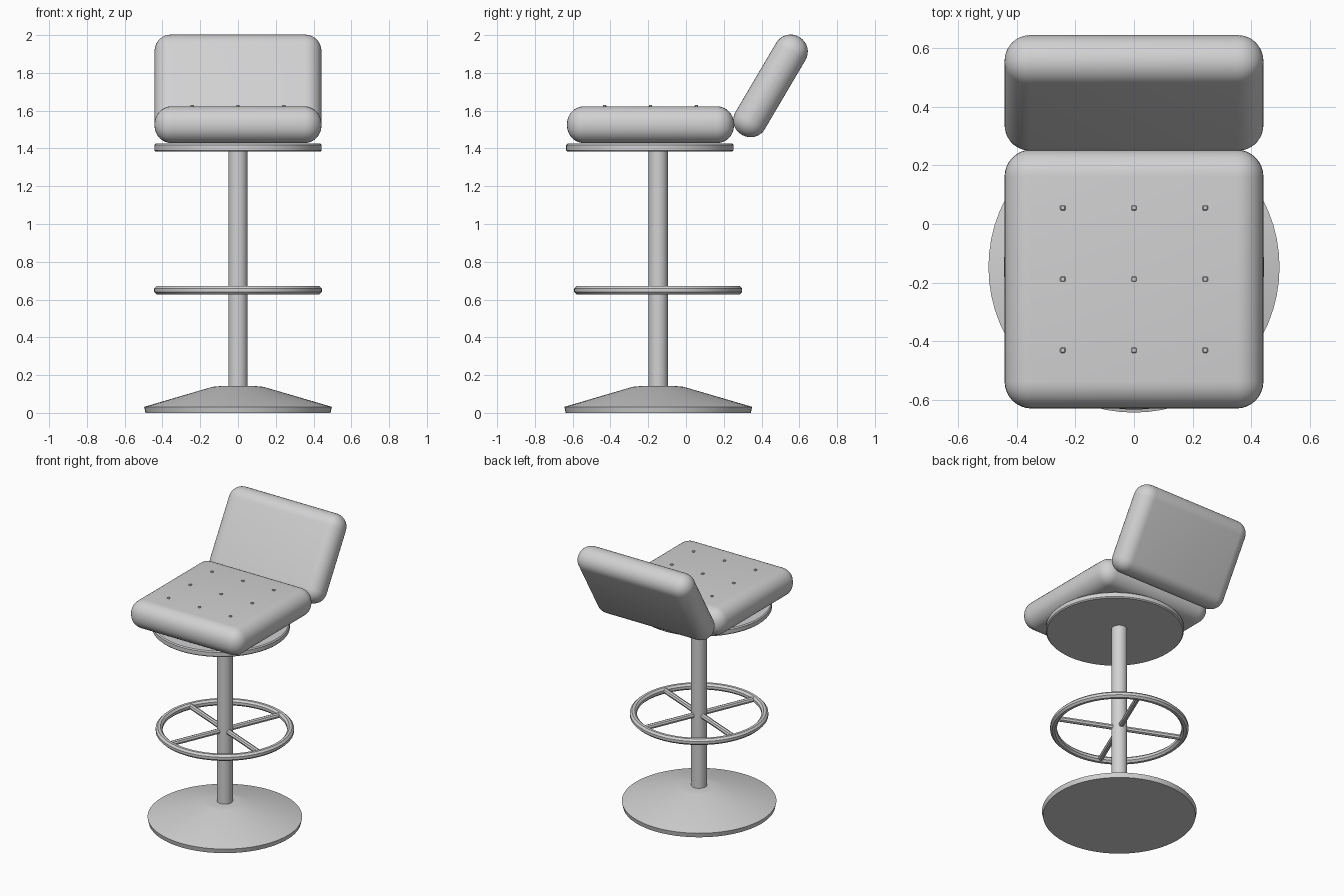
import bpy, bmesh, math
from mathutils import Matrix, Vector

old = bpy.data.objects.get("Cube")
if old:
    bpy.data.objects.remove(old, do_unlink=True)

AXIS_Y = -0.147   # line of the post
SEAT_Y = -0.188   # middle of the seat
SEAT_TOP = 1.623

grey = bpy.data.materials.new("light grey")
grey.use_nodes = True
colour = (0.64, 0.64, 0.65, 1)
grey.diffuse_color = colour
grey.node_tree.nodes["Principled BSDF"].inputs["Base Color"].default_value = colour


def finish(name, bm, smooth=30):
    bmesh.ops.recalc_face_normals(bm, faces=bm.faces)
    mesh = bpy.data.meshes.new(name)
    bm.to_mesh(mesh)
    bm.free()
    mesh.materials.append(grey)
    obj = bpy.data.objects.new(name, mesh)
    bpy.context.collection.objects.link(obj)
    if smooth:
        bpy.ops.object.select_all(action='DESELECT')
        bpy.context.view_layer.objects.active = obj
        obj.select_set(True)
        bpy.ops.object.shade_smooth_by_angle(angle=math.radians(smooth))
    return obj


def lathe(name, profile, y, steps=64, closed=False, smooth=30):
    """Spin a radius/height profile round a vertical axis."""
    bm = bmesh.new()
    verts = [bm.verts.new((r, 0, z)) for r, z in profile]
    edges = [bm.edges.new(pair) for pair in zip(verts, verts[1:])]
    if closed:
        edges.append(bm.edges.new((verts[-1], verts[0])))
    bmesh.ops.spin(bm, geom=verts + edges, axis=(0, 0, 1), cent=(0, 0, 0),
                   angle=math.tau, steps=steps)
    bmesh.ops.remove_doubles(bm, verts=bm.verts, dist=0.0001)
    bmesh.ops.translate(bm, verts=bm.verts, vec=(0, y, 0))
    return finish(name, bm, smooth)


def cushion(name, size, radius, centre, tilt=0, segments=8):
    """Box with fully rounded edges, tilted about x."""
    bm = bmesh.new()
    bmesh.ops.create_cube(bm, size=1)
    bmesh.ops.scale(bm, vec=size, verts=bm.verts)
    bmesh.ops.bevel(bm, geom=list(bm.edges), offset=radius, segments=segments,
                    profile=0.5, affect='EDGES')
    bm.transform(Matrix.Translation(centre) @ Matrix.Rotation(tilt, 4, 'X'))
    return finish(name, bm)


# Flared foot, post and swivel plate
lathe("base", [(0, 0), (0.49, 0), (0.497, 0.032), (0.135, 0.138),
               (0.09, 0.142), (0, 0.143)], AXIS_Y)
lathe("post", [(0, 0.1), (0.051, 0.1), (0.051, 1.40), (0, 1.40)], AXIS_Y, 32)
lathe("seat_plate", [(0, 1.383), (0.436, 1.383), (0.443, 1.39), (0.443, 1.418),
                     (0.436, 1.425), (0, 1.425)], SEAT_Y - 0.003)

# Footrest: eight-sided ring with four spokes
RING_Z, RING_R, TUBE = 0.649, 0.423, 0.0235
section = [(RING_R + TUBE * math.cos(a), RING_Z + TUBE * math.sin(a))
           for a in (math.tau * (i + 0.5) / 8 for i in range(8))]
lathe("footrest_ring", section, AXIS_Y, closed=True)

for i in range(4):
    angle = math.radians(-23 + 90 * i)
    bm = bmesh.new()
    bmesh.ops.create_cone(bm, cap_ends=True, segments=8, radius1=0.018,
                          radius2=0.018, depth=RING_R)
    bm.transform(Matrix.Translation((0, AXIS_Y, RING_Z))
                 @ Matrix.Rotation(angle, 4, 'Z')
                 @ Matrix.Translation((RING_R / 2, 0, 0))
                 @ Matrix.Rotation(math.pi / 2, 4, 'Y'))
    finish(f"footrest_spoke_{i + 1}", bm)

# Upholstery
cushion("seat", (0.884, 0.884, 0.195), 0.092, (0, SEAT_Y, SEAT_TOP - 0.0975))
cushion("backrest", (0.884, 0.18, 0.6), 0.0875, (0, 0.4475, 1.731),
        math.radians(-30.5))

# Tufting buttons in a three by three grid
for row in (-1, 0, 1):
    for col in (-1, 0, 1):
        cushion(f"button_{row + 2}_{col + 2}", (0.018, 0.018, 0.018), 0.003,
                Vector((col * 0.243, SEAT_Y + row * 0.243, SEAT_TOP - 0.002)),
                segments=1)
